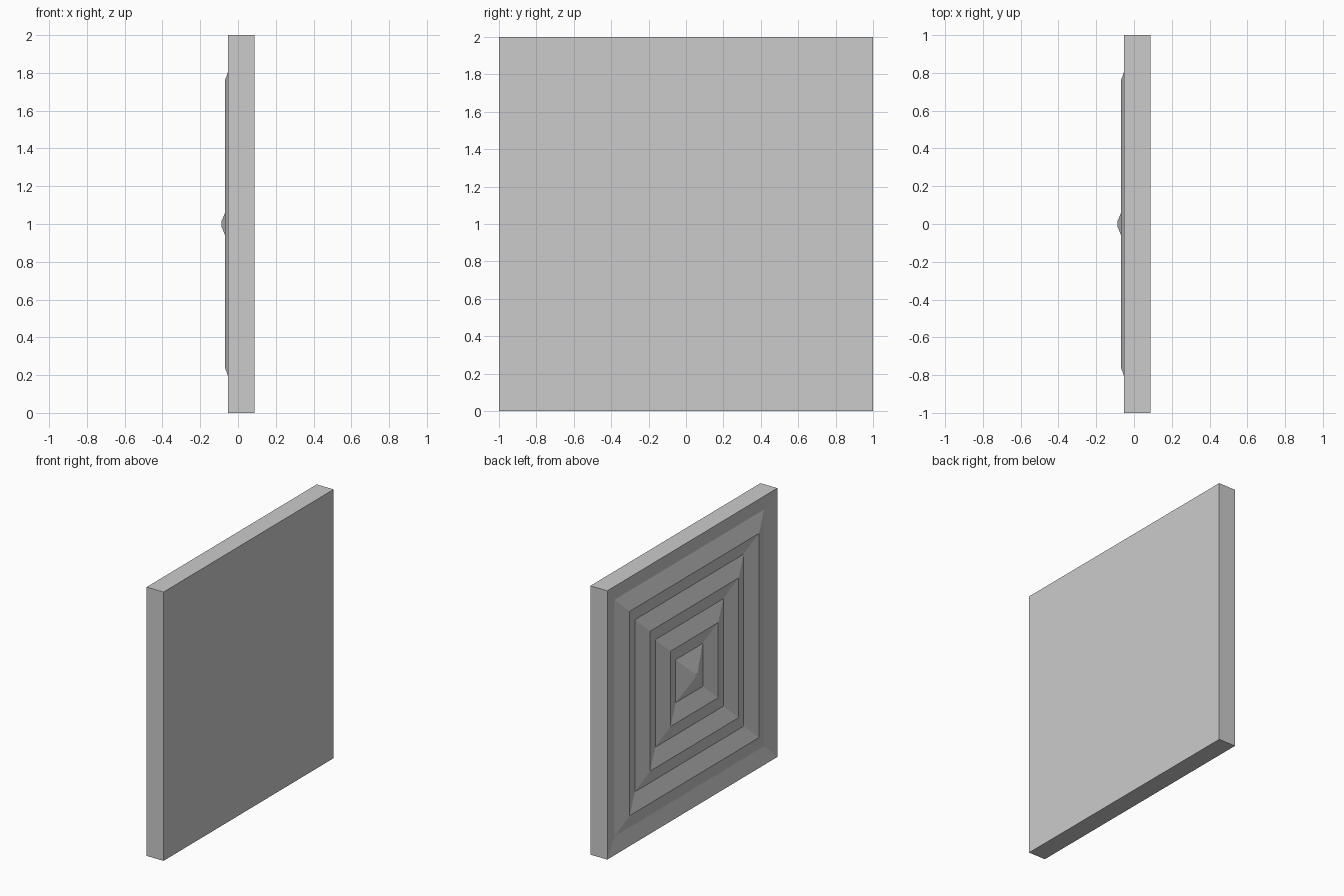
import bpy
import bmesh

if "Cube" in bpy.data.objects:
    bpy.data.objects.remove(bpy.data.objects["Cube"])

BACK = 0.087      # x of the plain face
FACE = -0.052     # x of the raised rim on the carved face

# (half size, x) of each square ring, from the back, over the rim and into the centre
PROFILE = [(1.0, BACK), (1.0, FACE)]
valley, ridge = FACE + 0.025, FACE - 0.017
for i in range(3):
    PROFILE += [(0.88 - 0.24 * i, valley), (0.76 - 0.24 * i, ridge)]
PROFILE += [(0.16, valley), (0.015, -0.087)]


def square_ring(bm, half, x):
    corners = [(-1, -1), (1, -1), (1, 1), (-1, 1)]
    return [bm.verts.new((x, half * y, 1 + half * z)) for y, z in corners]


# Carved tile: nested square rings bridged into ridges and grooves
bm = bmesh.new()
rings = [square_ring(bm, half, x) for half, x in PROFILE]
for a, b in zip(rings, rings[1:]):
    for i in range(4):
        j = (i + 1) % 4
        bm.faces.new((a[i], a[j], b[j], b[i]))
bm.faces.new(rings[0])     # plain face
bm.faces.new(rings[-1])    # blunt centre tip
bmesh.ops.recalc_face_normals(bm, faces=bm.faces)

mesh = bpy.data.meshes.new("carved_tile")
bm.to_mesh(mesh)
bm.free()
bpy.context.collection.objects.link(bpy.data.objects.new("carved_tile", mesh))
